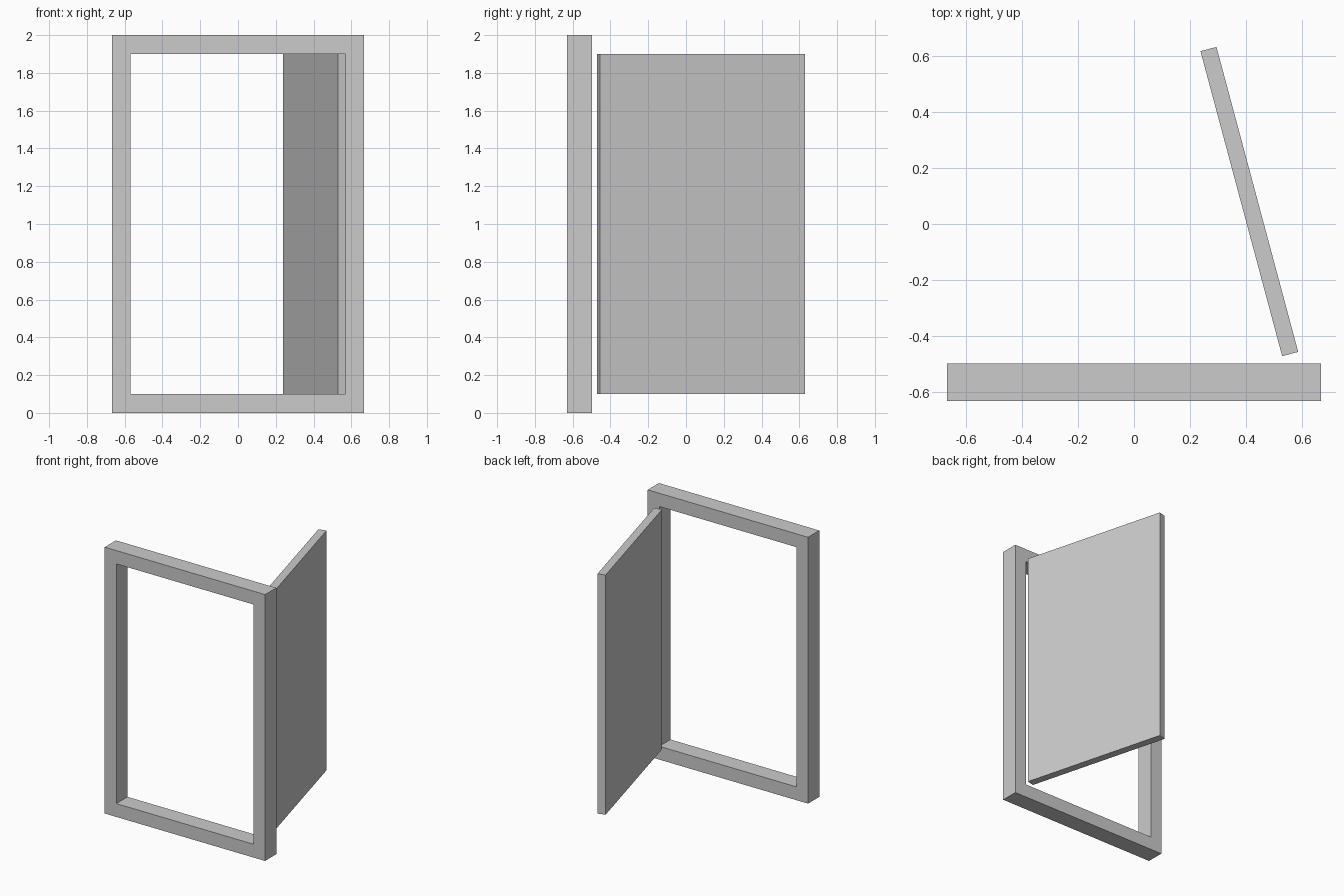
import bpy, bmesh, math
from mathutils import Matrix

if "Cube" in bpy.data.objects:
    bpy.data.objects.remove(bpy.data.objects["Cube"])


def finish(bm, name):
    bmesh.ops.recalc_face_normals(bm, faces=bm.faces)
    mesh = bpy.data.meshes.new(name)
    bm.to_mesh(mesh)
    bm.free()
    obj = bpy.data.objects.new(name, mesh)
    bpy.context.collection.objects.link(obj)
    return obj


def rectangle(half_width, bottom, top):
    return [(-half_width, bottom), (half_width, bottom), (half_width, top), (-half_width, top)]


# Door frame: one seamless rectangular ring with depth
outer = rectangle(0.666, 0.0, 2.0)
inner = rectangle(0.57, 0.1, 1.9)
bm = bmesh.new()
rings = [[bm.verts.new((x, y, z)) for x, z in loop]
         for loop, y in ((outer, -0.63), (outer, -0.497), (inner, -0.497), (inner, -0.63))]
for k in range(4):
    a, b = rings[k], rings[(k + 1) % 4]
    for i in range(4):
        j = (i + 1) % 4
        bm.faces.new((a[i], a[j], b[j], b[i]))
# Merge the four quads of the ring faces visually: they stay coplanar and flat
finish(bm, "door_frame")

# Door leaf: thin slab swung open 75 degrees behind the frame
bm = bmesh.new()
bmesh.ops.create_cube(bm, size=1.0, matrix=Matrix.Diagonal((0.059, 1.125, 1.8, 1.0)))
leaf = finish(bm, "door_leaf")
leaf.location = (0.411, 0.080, 1.0)
leaf.rotation_euler = (0, 0, math.radians(15))
